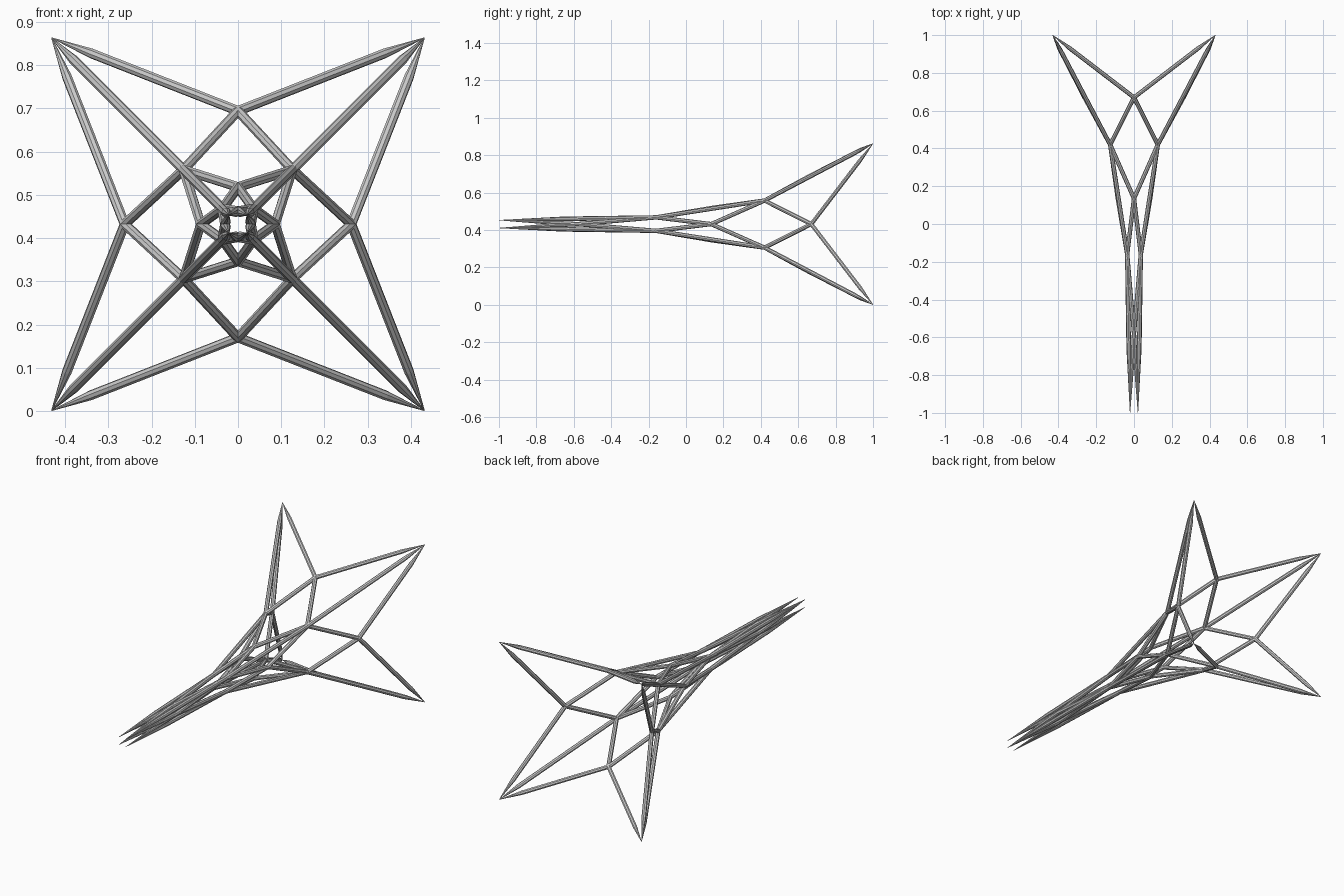
import bpy
import bmesh
from math import pi, cos, sin
from mathutils import Vector

cube = bpy.data.objects.get("Cube")
if cube:
    bpy.data.objects.remove(cube)

HALF = 0.432     # half height, also the height of the axis
RADIUS = 0.0115  # strut radius
SIDES = 8

metal = bpy.data.materials.new("light grey")
metal.use_nodes = True
grey = (0.6, 0.6, 0.6, 1)
metal.diffuse_color = grey
metal.node_tree.nodes["Principled BSDF"].inputs["Base Color"].default_value = grey

# Rings of four nodes along the axis: (y, distance from axis in x and z)
# Even rings sit on the diagonals, odd rings on the x and z axes.
RINGS = [(1.0, 0.431), (0.67, 0.262), (0.42, 0.126), (0.135, 0.086),
         (-0.16, 0.036), (-0.58, 0.03), (-1.0, 0.021)]


def node(ring, i):
    y, d = RINGS[ring]
    if ring % 2 == 0:
        d *= 2 ** 0.5
    angle = i * pi / 2 + (pi / 4 if ring % 2 == 0 else 0)
    return Vector((d * cos(angle), y, HALF + d * sin(angle)))


def strut(bm, a, b, taper_a=0, taper_b=0):
    """Round bar from a to b; a taper length draws that end to a point."""
    axis = (b - a).normalized()
    length = (b - a).length
    turn = axis.to_track_quat('Z', 'Y')
    stations = [(0, 0.08 if taper_a else 1)]
    if taper_a:
        stations.append((taper_a, 1))
    if taper_b:
        stations.append((length - taper_b, 1))
    stations.append((length, 0.08 if taper_b else 1))
    loops = []
    for along, scale in stations:
        ring = []
        for k in range(SIDES):
            t = 2 * pi * k / SIDES
            offset = turn @ Vector((cos(t), sin(t), 0))
            ring.append(bm.verts.new(a + axis * along + offset * RADIUS * scale))
        loops.append(ring)
    for lower, upper in zip(loops, loops[1:]):
        for k in range(SIDES):
            n = (k + 1) % SIDES
            bm.faces.new((lower[k], lower[n], upper[n], upper[k]))
    bm.faces.new(loops[0][::-1])
    bm.faces.new(loops[-1])


def joint(bm, p):
    """Small ball that closes the meeting point of several struts."""
    made = bmesh.ops.create_icosphere(bm, subdivisions=1, radius=RADIUS)
    bmesh.ops.translate(bm, verts=made["verts"], vec=p)


def finish(name, bm):
    mesh = bpy.data.meshes.new(name)
    bm.to_mesh(mesh)
    bm.free()
    mesh.materials.append(metal)
    bpy.context.collection.objects.link(bpy.data.objects.new(name, mesh))


LAST = len(RINGS) - 1
TAPER = {0: 0.12, LAST: 0.33}

# Zigzag struts between neighbouring rings
for r in range(LAST):
    bm = bmesh.new()
    for i in range(4):
        # each node meets the two nearest nodes of the next ring
        for j in ((i, i + 1) if r % 2 == 0 else (i, i - 1)):
            strut(bm, node(r, i), node(r + 1, j), TAPER.get(r, 0), TAPER.get(r + 1, 0))
    finish(f"zigzag_struts_{r + 1}", bm)

# Long corner struts joining the diagonal rings
for r in range(0, LAST, 2):
    bm = bmesh.new()
    for i in range(4):
        strut(bm, node(r, i), node(r + 2, i), TAPER.get(r, 0), TAPER.get(r + 2, 0))
    finish(f"corner_struts_{r // 2 + 1}", bm)

# Joints at all inner nodes
bm = bmesh.new()
for r in range(1, LAST):
    for i in range(4):
        joint(bm, node(r, i))
finish("joints", bm)
